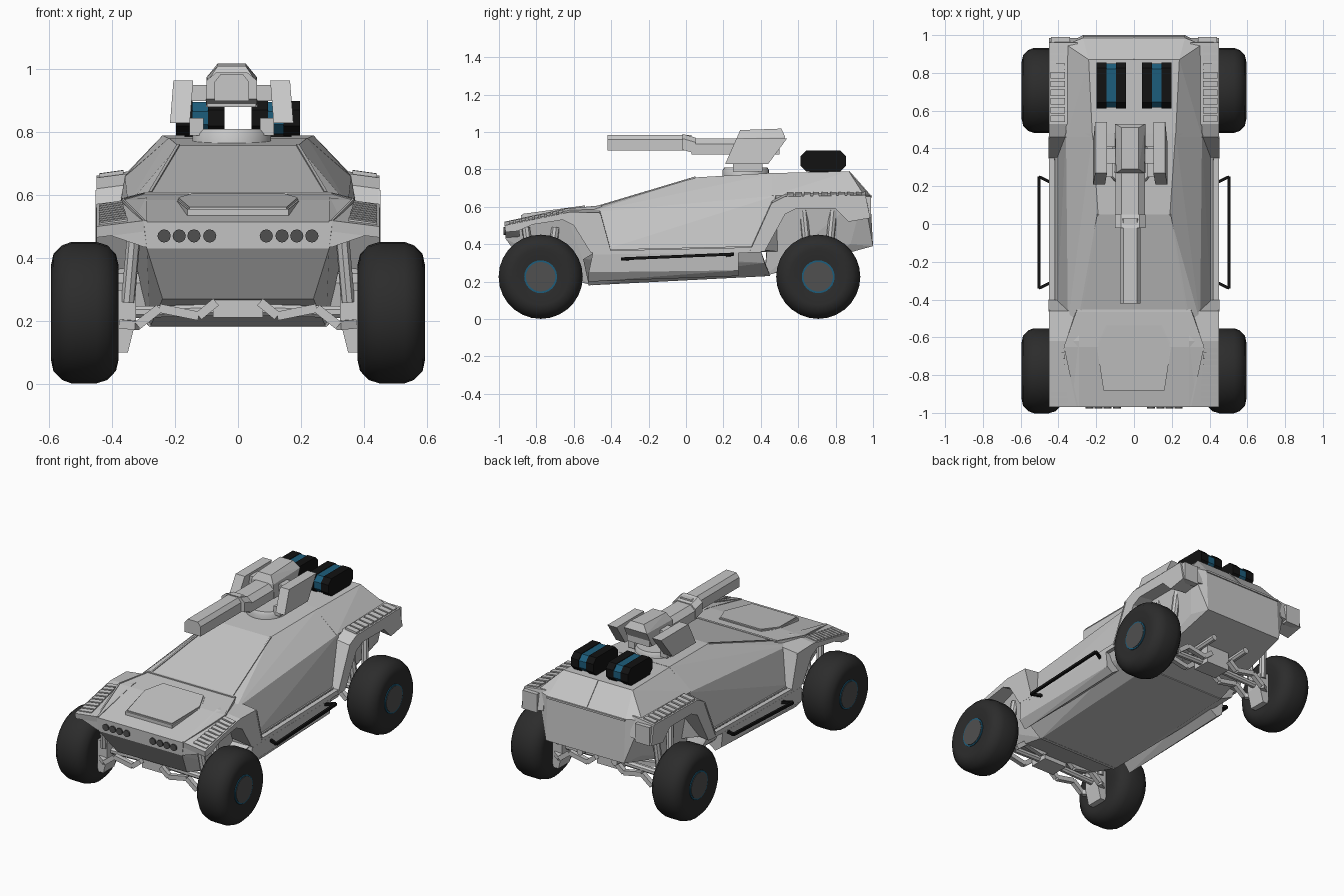
import bpy, bmesh, math
from mathutils import Vector

cube = bpy.data.objects.get("Cube")
if cube:
    bpy.data.objects.remove(cube, do_unlink=True)


def material(name, r, g, b):
    m = bpy.data.materials.new(name)
    m.use_nodes = True
    m.diffuse_color = (r, g, b, 1)
    m.node_tree.nodes["Principled BSDF"].inputs["Base Color"].default_value = (r, g, b, 1)
    return m


BODY = material("hull_grey", .57, .57, .57)
TYRE = material("tyre_rubber", .025, .025, .025)
BLACK = material("pod_black", .006, .006, .006)
BLUE = material("accent_blue", .012, .11, .2)
HUB = material("hub_grey", .08, .08, .08)


def finish(name, bm, mat, mirror=False, smooth=False):
    bmesh.ops.recalc_face_normals(bm, faces=bm.faces)
    mesh = bpy.data.meshes.new(name)
    bm.to_mesh(mesh)
    bm.free()
    mesh.materials.append(mat)
    ob = bpy.data.objects.new(name, mesh)
    bpy.context.collection.objects.link(ob)
    if smooth:
        bpy.ops.object.select_all(action='DESELECT')
        ob.select_set(True)
        bpy.context.view_layer.objects.active = ob
        bpy.ops.object.shade_smooth_by_angle(angle=math.radians(35))
    if mirror:
        ob.modifiers.new("mirror", 'MIRROR')
    return ob


def hull(name, pts, mat=BODY, sym=True, mirror=False, dx=0):
    """Convex solid; sym adds the opposite half of the points."""
    bm = bmesh.new()
    for x, y, z in pts:
        for s in ((1, -1) if sym else (1,)):
            bm.verts.new((s * x + dx, y, z))
    res = bmesh.ops.convex_hull(bm, input=bm.verts)
    inner = {v for v in res["geom_interior"] + res["geom_unused"]
             if isinstance(v, bmesh.types.BMVert)}
    bmesh.ops.delete(bm, geom=list(inner), context='VERTS')
    bmesh.ops.dissolve_limit(bm, angle_limit=.03, verts=bm.verts, edges=bm.edges)
    return finish(name, bm, mat, mirror)


def box(name, x, y, z, mat=BODY, sym=False, mirror=False, dx=0):
    return hull(name, [(a, b, c) for a in x for b in y for c in z], mat, sym, mirror, dx)


def skin(name, rings, mat, mirror=False, smooth=False):
    """Join equal rings of points and cap both ends."""
    bm = bmesh.new()
    loops = [[bm.verts.new(p) for p in r] for r in rings]
    n = len(loops[0])
    for a, b in zip(loops, loops[1:]):
        for i in range(n):
            j = (i + 1) % n
            bm.faces.new((a[i], a[j], b[j], b[i]))
    bm.faces.new(loops[0])
    bm.faces.new(loops[-1])
    return finish(name, bm, mat, mirror, smooth)


def prism(name, outline, x0, x1, mat=BODY, mirror=False, drop=0):
    """Side outline (y, z) pulled across x; the outer side may sit lower."""
    return skin(name, [[(x0, y, z) for y, z in outline],
                       [(x1, y, z - drop) for y, z in outline]], mat, mirror)


def lathe(name, profile, centre, axis, mat, mirror=False, n=24):
    """Profile of (radius, height) turned around an axis."""
    rings = []
    for r, h in profile:
        ring = []
        for i in range(n):
            t = math.tau * i / n
            c, s = r * math.cos(t), r * math.sin(t)
            p = {'X': (h, c, s), 'Y': (c, h, s), 'Z': (c, s, h)}[axis]
            ring.append(Vector(p) + Vector(centre))
        rings.append(ring)
    return skin(name, rings, mat, mirror, True)


def beam(name, a, b, w, mat=BODY, mirror=True, n=4):
    """Straight bar between two points."""
    a, b = Vector(a), Vector(b)
    q = (b - a).to_track_quat('Z', 'Y')
    off = [q @ Vector((w * math.cos(t), w * math.sin(t), 0))
           for t in (math.tau * (i + .5) / n for i in range(n))]
    return skin(name, [[a + o for o in off], [b + o for o in off]], mat, mirror)


def path(name, pts, w, mat=BODY):
    """Mirrored chain of bars."""
    for a, b in zip(pts, pts[1:]):
        beam(name, a, b, w, mat)


# Main hull
hull("nose", [(.3, -.97, .515), (.37, -.65, .585), (.3, -.45, .605), (.29, -.965, .43),
              (.24, -.85, .27), (.28, -.5, .18), (.34, -.5, .5)])
hull("front_lip", [(.45, -.965, .5), (.43, -.965, .48), (.3, -.965, .435), (.3, -.968, .515),
                   (.45, -.89, .505), (.43, -.89, .49), (.3, -.89, .44)])
hull("cabin", [(.28, -.46, .605), (.19, .05, .757), (.22, .48, .782), (.35, -.52, .57),
               (.35, .2, .61), (.36, .48, .66), (.41, -.5, .35), (.41, .4, .37), (.3, .5, .36)])
hull("rear_body", [(.22, .46, .78), (.24, .87, .79), (.36, .46, .66), (.36, .95, .665),
                   (.27, .985, .66), (.27, 1, .39), (.3, .88, .4), (.29, .42, .23)])
hull("floor_tub", [(.43, -.5, .35), (.43, .4, .365), (.28, -.52, .18), (.28, .45, .23),
                   (.41, -.55, .32), (.4, .42, .3)])
hull("sill", [(.45, -.5, .345), (.45, .28, .355), (.44, -.52, .25), (.44, .28, .26),
              (.4, -.52, .2), (.4, .28, .23), (.3, -.5, .3), (.3, .28, .3)], sym=False, mirror=True)
beam("sill_ledge", (.435, -.5, .35), (.435, .4, .37), .02)
beam("sill_seam", (.413, -.49, .366), (.413, .38, .386), .006)

# Fenders and louvres
prism("front_fender", [(-.97, .52), (-.62, .592), (-.46, .588), (-.4, .375), (-.51, .375),
                       (-.6, .52), (-.66, .55), (-.82, .525), (-.9, .49), (-.965, .485)],
      .29, .45, mirror=True, drop=.02)
prism("rear_fender", [(.46, .64), (.53, .675), (.96, .682), (.985, .56), (.87, .54),
                      (.8, .61), (.59, .61), (.53, .58), (.42, .38), (.34, .38)],
      .3, .45, mirror=True, drop=.02)
for i in range(9):
    y = -.945 + i * .033
    z = .523 + i * .0068
    prism("front_louvre", [(y, z - .01), (y + .024, z - .005), (y + .024, z + .006), (y, z + .001)],
          .352 + .002 * i, .442, mirror=True, drop=.013)
    y = .54 + i * .046
    prism("rear_louvre", [(y, .65), (y + .034, .65), (y + .034, .68), (y, .679)],
          .365, .442, mirror=True, drop=.011)

# Rear corner blocks and creases
box("rear_corner", (.34, .44), (.95, .99), (.54, .655), mirror=True)
beam("rear_seam", (0, .872, .789), (0, .985, .66), .005, mirror=False)
beam("rear_crease", (-.27, .988, .655), (.27, .988, .655), .008, mirror=False)

# Hood panel, cabin seams and headlights
hood = [(x, y, .562 + (y + .875) * .135) for x, y in ((.19, -.65), (.14, -.54), (.155, -.875))]
hull("hood_panel", [(x, y, z - h) for x, y, z in hood for h in (0, .035)])
hull("hood_panel_seam", [(x * 1.04, y + (-.007 if y < -.8 else .006), z - h)
                         for x, y, z in hood for h in (.007, .035)])
beam("windshield_base", (-.3, -.46, .603), (.3, -.46, .603), .01, mirror=False)
beam("windshield_pillar", (.28, -.455, .606), (.19, .05, .757), .007)
path("hood_seam", [(.3, -.965, .517), (.367, -.65, .585), (.3, -.46, .603)], .006)
beam("front_arch_seam", (.448, -.46, .56), (.448, -.405, .36), .006)
beam("rear_arch_seam", (.449, .46, .615), (.449, .35, .37), .006)
for x in (.09, .14, .187, .235):
    lathe("headlight", [(.021, -.976), (.021, -.95)], (x, 0, .47), 'Y', HUB, True, 12)

# Side step rails
path("step_rail", [(.44, -.31, .32), (.503, -.34, .322), (.503, .25, .347), (.44, .22, .34)],
     .011, BLACK)

# Wheels and suspension
for end, y, top, axle_top in (("front", -.777, .49, .28), ("rear", .707, .58, .36)):
    c = (.38, y, .226)
    lathe(end + "_tyre", [(.085, .02), (.15, 0), (.185, .008), (.214, .035), (.225, .07),
                          (.225, .15), (.214, .18), (.187, .207), (.15, .215), (.09, .2)],
          c, 'X', TYRE, True, 28)
    lathe(end + "_hub_ring", [(.088, .15), (.088, .205)], c, 'X', BLUE, True)
    lathe(end + "_hub", [(.079, .15), (.079, .208)], c, 'X', HUB, True)
    hull(end + "_knuckle", [(x, y + d, z) for d in (-.055, .055) for x, z in
                            ((.35, .1), (.39, .1), (.325, .2), (.325, .29), (.39, .3))],
         sym=False, mirror=True)
    box(end + "_axle_box", (0, .08), (y - .06, y + .06), (.21, axle_top), sym=True)
    beam(end + "_axle", (.05, y, .235), (.39, y, .226), .02, n=8)
    for s in (-.08, .08):
        path(end + "_lower_arm", [(.07, y + s, .26), (.125, y + s, .215), (.25, y + s, .24),
                                  (.32, y + s, .185), (.37, y + s * .6, .19)], .02)
        beam(end + "_strut", (.33, y + s, top), (.35, y + s * .6, .26), .022, n=8)
beam("exhaust_pipe", (.12, .5, .29), (.12, .88, .31), .02, n=8)

# Turret, set slightly off the centre line
T = -.02
lathe("turret_ring", [(.125, .75), (.125, .795), (.115, .81)], (T, .32, 0), 'Z', BODY)
hull("gun_barrel", [(x, y, z) for y in (-.42, .03)
                    for x, z in ((.055, .9), (.055, .96), (.035, .985))], dx=T)
hull("gun_collar", [(x, y, z) for y, h in ((-.02, .02), (.05, 0))
                    for x, z in ((.08, .885 + h), (.08, .945 + h), (.05, .97 + h))], dx=T)
hull("gun_receiver", [(x, y, z) for y in (.03, .5)
                      for x, z in ((.078, .88), (.078, .935), (.045, .965))], dx=T)
hull("gun_cover", [(.082, .27, .88), (.082, .48, .88), (.075, .27, .965), (.08, .53, .975),
                   (.045, .29, 1.01), (.045, .51, 1.018)], dx=T)
for s in (-1, 1):
    hull("shield_plate", [(s * (x + (.97 - z) * .08), y, z) for x in (.122, .185) for y, z in
                          ((.21, .83), (.44, .83), (.54, .965), (.27, .965))], sym=False, dx=T)
    box("shield_foot", (s * .09, s * .135), (.25, .41), (.79, .845), dx=T)
    box("gun_pivot", (s * .06, s * .14), (.32, .4), (.9, .95), dx=T)


# Twin pods with coloured bands
def pod_outline(g):
    y0, y1, z0, z1, c = .612 - g, .855 + g, .79 - g, .9 + g, .03
    return [(y0 + c, z0), (y1 - c, z0), (y1, z0 + c), (y1, z1 - c),
            (y1 - c, z1), (y0 + c, z1), (y0, z1 - c), (y0, z0 + c)]


prism("pod_inner", pod_outline(0), .043, .095, BLACK, True)
prism("pod_band", pod_outline(-.004), .09, .148, BLUE, True)
prism("pod_outer", pod_outline(0), .145, .198, BLACK, True)
box("pod_mount", (.07, .17), (.66, .81), (.77, .8), BLACK, mirror=True)
